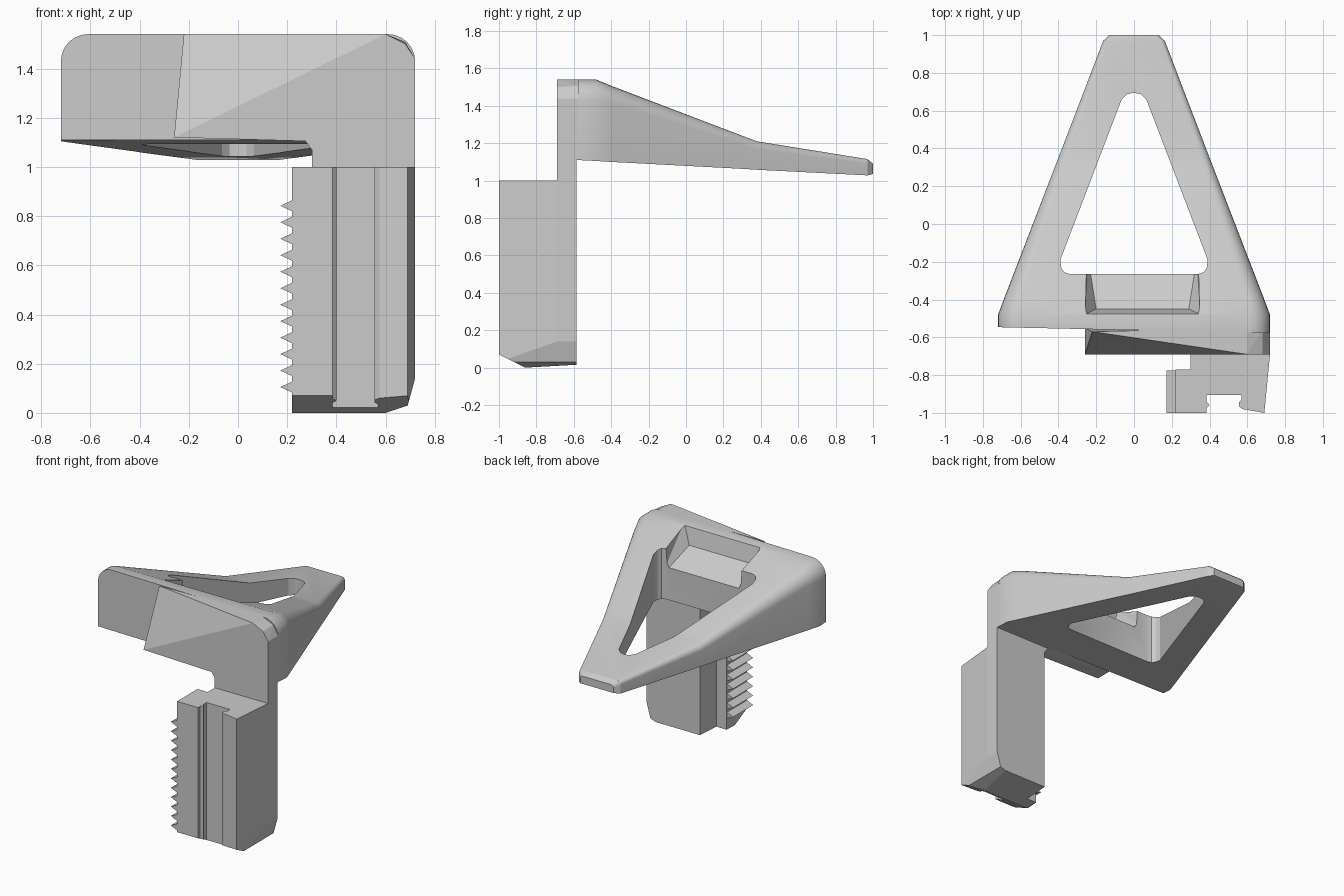
import bpy, bmesh, math
from mathutils import Vector

if "Cube" in bpy.data.objects:
    bpy.data.objects.remove(bpy.data.objects["Cube"])

grey = bpy.data.materials.new("light_grey")
grey.diffuse_color = (0.6, 0.6, 0.6, 1)
grey.use_nodes = True
grey.node_tree.nodes["Principled BSDF"].inputs["Base Color"].default_value = grey.diffuse_color


def finish(name, bm):
    bmesh.ops.recalc_face_normals(bm, faces=bm.faces[:])
    me = bpy.data.meshes.new(name)
    bm.to_mesh(me)
    bm.free()
    me.materials.append(grey)
    ob = bpy.data.objects.new(name, me)
    bpy.context.collection.objects.link(ob)
    return ob


def loft(bm, rings):
    """Skin a row of equal-length point rings and cap both ends."""
    vs = [[bm.verts.new(p) for p in r] for r in rings]
    n = len(vs[0])
    for a, b in zip(vs, vs[1:]):
        for i in range(n):
            bm.faces.new((a[i], a[(i + 1) % n], b[(i + 1) % n], b[i]))
    bm.faces.new(vs[0])
    bm.faces.new(vs[-1])


def prism(bm, pts, lo, hi, axis):
    """Extrude a 2D outline along y (x,z outline) or z (x,y outline)."""
    put = (lambda p, d: (p[0], d, p[1])) if axis == 'y' else (lambda p, d: (p[0], p[1], d))
    loft(bm, [[put(p, d) for p in pts] for d in (lo, hi)])


def hull(name, pts):
    bm = bmesh.new()
    for p in pts:
        bm.verts.new(p)
    bmesh.ops.convex_hull(bm, input=bm.verts[:])
    return finish(name, bm)


def cut(ob, cutter):
    cutter.hide_render = True
    mod = ob.modifiers.new("cut", 'BOOLEAN')
    mod.operation = 'DIFFERENCE'
    mod.solver = 'EXACT'
    mod.object = cutter
    dg = bpy.context.evaluated_depsgraph_get()
    me = bpy.data.meshes.new_from_object(ob.evaluated_get(dg))
    ob.modifiers.clear()
    ob.data = me
    bpy.data.objects.remove(cutter)


# Triangular frame: cross-sections (y, half width, bottom, top, corner radius)
stations = [(-0.562, 0.72, 1.11, 1.54, 0.11), (-0.48, 0.72, 1.105, 1.54, 0.11),
            (-0.40, 0.69, 1.10, 1.507, 0.09), (0.30, 0.42, 1.063, 1.24, 0.045),
            (0.38, 0.389, 1.058, 1.21, 0.04), (0.97, 0.163, 1.028, 1.115, 0.025),
            (1.0, 0.13, 1.035, 1.09, 0.02)]
rings = []
for k, (y, w, zb, zt, r) in enumerate(stations):
    arc = [(w - r + r * math.cos(a * math.pi / 12), zt - r + r * math.sin(a * math.pi / 12))
           for a in range(7)]
    sec = [(w, zb)] + arc + [(-x, z) for x, z in reversed(arc)] + [(-w, zb)]
    rings.append([(x, y - (0.022 * x if k == 0 else 0), z) for x, z in sec])
bm = bmesh.new()
loft(bm, rings)
frame = finish("triangle_frame", bm)

# Rounded triangular opening
half = [(0.035, 0.688), (0.065, 0.66), (0.39, -0.19), (0.386, -0.23),
        (0.37, -0.255), (0.34, -0.265)]
outline = [(0, 0.695)] + half + [(-x, y) for x, y in reversed(half)]
bm = bmesh.new()
prism(bm, outline, 0.8, 1.8, 'z')
cut(frame, finish("opening_cutter", bm))

# Sloping pocket in the top of the wide end
cut(frame, hull("pocket_cutter", [
    (-0.20, -0.45, 1.42), (0.29, -0.45, 1.42), (-0.24, -0.2, 1.29), (0.33, -0.2, 1.29),
    (-0.26, -0.48, 1.56), (0.35, -0.48, 1.56), (-0.26, -0.2, 1.56), (0.35, -0.2, 1.56)]))
bpy.ops.object.select_all(action='DESELECT')
bpy.context.view_layer.objects.active = frame
frame.select_set(True)
bpy.ops.object.shade_smooth_by_angle(angle=math.radians(25))

# Wedge-shaped plate on the front
hull("front_plate", [
    (-0.26, -0.69, 1.12), (0.28, -0.69, 1.105), (0.60, -0.69, 1.54), (0.68, -0.69, 1.50),
    (0.72, -0.69, 1.44), (0.72, -0.69, 1.105), (-0.26, -0.55, 1.12), (-0.22, -0.57, 1.54),
    (0.60, -0.55, 1.54), (0.68, -0.56, 1.508), (0.72, -0.56, 1.44), (0.72, -0.56, 1.11)])

# Short arm joining plate and stem
bm = bmesh.new()
prism(bm, [(0.30, 0.97), (0.30, 1.07), (0.27, 1.11), (0.72, 1.11), (0.72, 0.97)],
      -0.69, -0.585, 'y')
finish("arm", bm)

# Stem with a slot down the front
bm = bmesh.new()
prism(bm, [(0.22, -1), (0.385, -1), (0.385, -0.975), (0.40, -0.96), (0.385, -0.94),
           (0.385, -0.905), (0.57, -0.905), (0.57, -0.93), (0.555, -0.945),
           (0.555, -0.965), (0.575, -0.98), (0.69, -1), (0.72, -0.69), (0.72, -0.585),
           (0.30, -0.585), (0.30, -0.77), (0.22, -0.77)], -0.05, 1.0, 'z')
# Bevelled lower end
for co, no in (((0.6, -0.86, 0), (0, 0.015, -0.27)),
               ((0.6, -0.86, 0), (0, -0.07, -0.14)),
               ((0.6, -0.86, 0), (0.03, 0, -0.09)),
               ((0.69, -0.8, 0.03), (0.11, 0, -0.03))):
    res = bmesh.ops.bisect_plane(bm, geom=bm.verts[:] + bm.edges[:] + bm.faces[:],
                                 dist=1e-5, plane_co=co, plane_no=Vector(no).normalized(),
                                 clear_outer=True)
    edges = [e for e in bm.edges if e.is_boundary]
    bmesh.ops.edgeloop_fill(bm, edges=edges)
finish("stem", bm)

# Row of ratchet teeth
bm = bmesh.new()
for i in range(12):
    z = 0.105 + i * 0.067
    prism(bm, [(0.23, z - 0.027), (0.172, z), (0.23, z + 0.027)], -1.0, -0.775, 'y')
finish("ratchet_teeth", bm)
